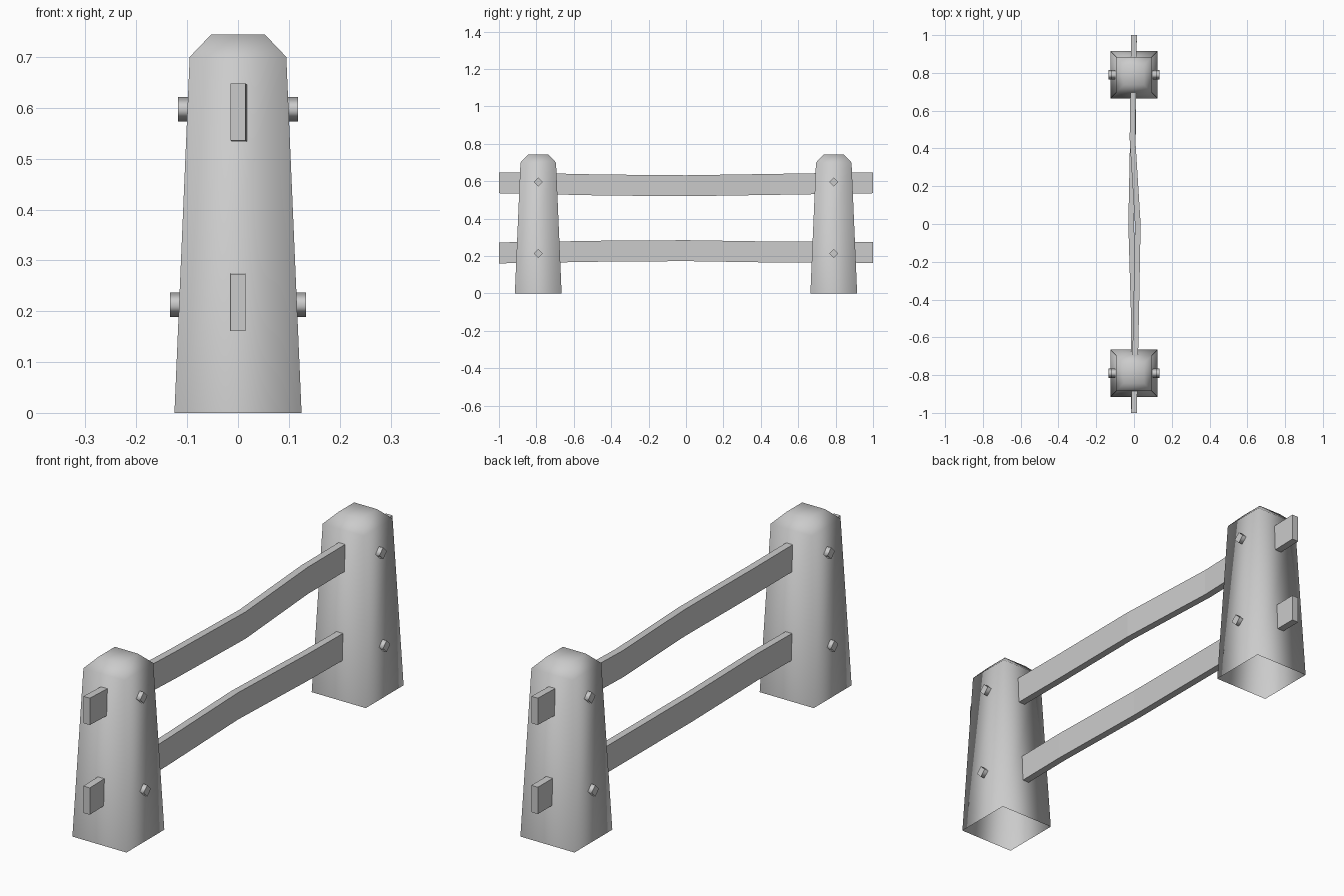
import bpy
import bmesh

cube = bpy.data.objects.get("Cube")
if cube:
    bpy.data.objects.remove(cube, do_unlink=True)

wood = bpy.data.materials.new("pale_grey_wood")
wood.use_nodes = True
grey = (0.6, 0.6, 0.6, 1)
wood.diffuse_color = grey
wood.node_tree.nodes["Principled BSDF"].inputs["Base Color"].default_value = grey


def loft(name, sections, caps=(True, True), smooth_sides=False, smooth_caps=False):
    """Skin a list of four-cornered sections, with optional end caps."""
    bm = bmesh.new()
    rings = [[bm.verts.new(p) for p in ring] for ring in sections]
    for a, b in zip(rings, rings[1:]):
        for i in range(4):
            j = (i + 1) % 4
            bm.faces.new((a[i], a[j], b[j], b[i])).smooth = smooth_sides
    for ring, wanted in zip((rings[0], rings[-1]), caps):
        if wanted:
            bm.faces.new(ring).smooth = smooth_caps
    bmesh.ops.recalc_face_normals(bm, faces=bm.faces)
    mesh = bpy.data.meshes.new(name)
    bm.to_mesh(mesh)
    bm.free()
    mesh.materials.append(wood)
    obj = bpy.data.objects.new(name, mesh)
    bpy.context.collection.objects.link(obj)
    return obj


CORNERS = ((-1, -1), (1, -1), (1, 1), (-1, 1))
DIAMOND = ((-1, 0), (0, -1), (1, 0), (0, 1))

for side, y in (("front", -0.79), ("back", 0.79)):
    # Tapered post with a chamfered top and an open underside
    profile = ((0.125, 0), (0.095, 0.7), (0.053, 0.744))
    post = loft(side + "_post",
                [[(r * u, r * v, z) for u, v in CORNERS] for r, z in profile],
                caps=(False, True), smooth_sides=True, smooth_caps=True)
    post.location.y = y

    # Diamond pegs driven through the post
    for level, z, reach in (("upper", 0.597, 0.118), ("lower", 0.213, 0.134)):
        peg = loft(f"{side}_{level}_peg",
                   [[(x, 0.024 * u, 0.024 * v) for u, v in DIAMOND] for x in (-reach, reach)],
                   smooth_sides=True)
        peg.location = (0, y, z)

# Gently warped rails: (y, sideways offset, centre height)
rails = {
    "upper_rail": ((-1, 0, 0.592), (-0.45, 0.012, 0.58), (0, 0.02, 0.576),
                   (0.45, -0.008, 0.583), (1, 0, 0.592)),
    "lower_rail": ((-1, 0, 0.217), (-0.45, -0.002, 0.226), (0, -0.015, 0.229),
                   (0.45, -0.006, 0.222), (1, 0, 0.22)),
}
for name, path in rails.items():
    loft(name, [[(x + 0.015 * u, y, z + 0.056 * v) for u, v in CORNERS] for y, x, z in path])
